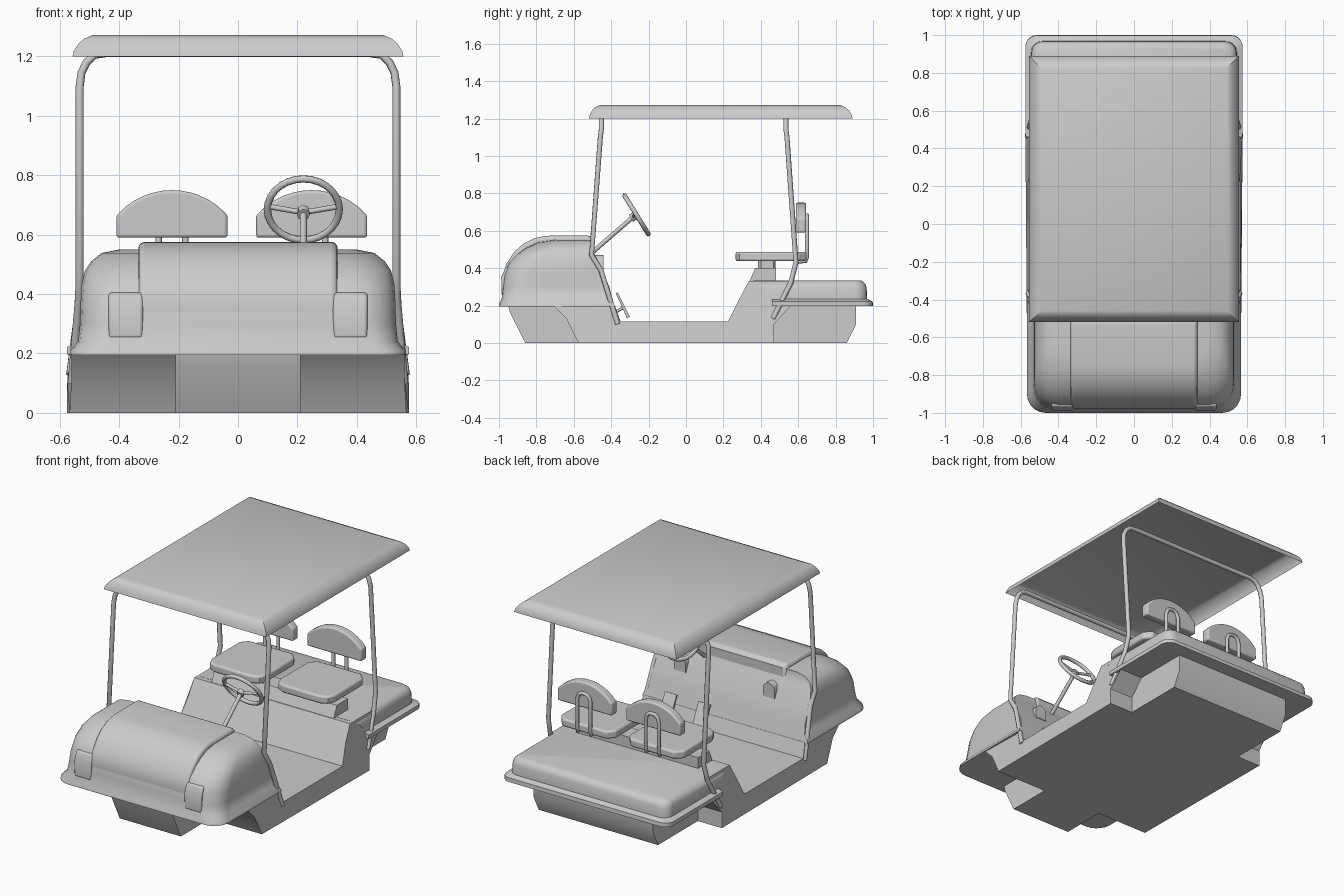
import bpy, bmesh
from math import sin, cos, pi, radians
from mathutils import Vector

if "Cube" in bpy.data.objects:
    bpy.data.objects.remove(bpy.data.objects["Cube"])


def finish(name, bm, bevel=0.0, angle=35, solid=True):
    if solid:
        bmesh.ops.recalc_face_normals(bm, faces=bm.faces)
    me = bpy.data.meshes.new(name)
    bm.to_mesh(me)
    bm.free()
    ob = bpy.data.objects.new(name, me)
    bpy.context.collection.objects.link(ob)
    if bevel:
        m = ob.modifiers.new("bevel", 'BEVEL')
        m.width, m.segments, m.limit_method = bevel, 3, 'ANGLE'
        m.angle_limit = radians(40)
    bpy.ops.object.select_all(action='DESELECT')
    bpy.context.view_layer.objects.active = ob
    ob.select_set(True)
    bpy.ops.object.shade_smooth_by_angle(angle=radians(angle))
    return ob


def loft(name, rings, cap_first=True, cap_last=True, **kw):
    """Skin closed rings that share one point count."""
    bm = bmesh.new()
    vs = [[bm.verts.new(p) for p in r] for r in rings]
    n = len(vs[0])
    for a, b in zip(vs, vs[1:]):
        for i in range(n):
            j = (i + 1) % n
            bm.faces.new((a[i], a[j], b[j], b[i]))
    if cap_first:
        bm.faces.new(vs[0][::-1])
    if cap_last:
        bm.faces.new(vs[-1])
    return finish(name, bm, **kw)


def prism_x(name, pts, x0, x1, **kw):
    return loft(name, [[(x, y, z) for y, z in pts] for x in (x0, x1)], **kw)


def slab(w, y_end, y_cut, r, z, n=5):
    """Level outline, square at y_cut and rounded at y_end."""
    s = 1 if y_end > y_cut else -1
    arc = [(w - r + r * cos(i * pi / 2 / n), y_end - s * r * (1 - sin(i * pi / 2 / n)))
           for i in range(n + 1)]
    half = [(w, y_cut)] + arc
    return [(x, y, z) for x, y in half] + [(-x, y, z) for x, y in reversed(half)]


def tube(name, pts, r):
    cu = bpy.data.curves.new(name, 'CURVE')
    cu.dimensions = '3D'
    cu.bevel_depth, cu.bevel_resolution, cu.use_fill_caps = r, 2, True
    sp = cu.splines.new('POLY')
    sp.points.add(len(pts) - 1)
    for p, c in zip(sp.points, pts):
        p.co = (*c, 1)
    ob = bpy.data.objects.new(name, cu)
    bpy.context.collection.objects.link(ob)
    bpy.ops.object.select_all(action='DESELECT')
    bpy.context.view_layer.objects.active = ob
    ob.select_set(True)
    bpy.ops.object.convert(target='MESH')
    bpy.ops.object.shade_smooth_by_angle(angle=radians(50))


# Roof: thin shell, open underneath
roof = [(.557, -.52, .89, 1.20), (.553, -.515, .887, 1.218), (.538, -.503, .873, 1.242),
        (.518, -.487, .852, 1.26), (.49, -.46, .825, 1.272)]
loft("roof", [[(-w, a, z), (w, a, z), (w, b, z), (-w, b, z)] for w, a, b, z in roof],
     cap_first=False, angle=30)

# Roof hoops, front and rear
hoops = {"front_hoop": [(.56, -.365, .10), (.535, -.455, .39), (.533, -.505, .47), (.533, -.458, 1.10)],
         "rear_hoop": [(.565, .465, .13), (.54, .56, .32), (.533, .588, .43), (.533, .54, 1.10)]}
for name, leg in hoops.items():
    y = leg[-1][1] + (.006 if "front" in name else -.006)
    half = leg + [(.527, y, 1.145), (.51, y, 1.18), (.483, y, 1.205), (.44, y, 1.212)]
    tube(name, half + [(-a, b, c) for a, b, c in reversed(half)], .014)

# Floor tub with sill flare and seat box front
tub = [(-.71, .20, .56), (-.64, .13, .56), (-.575, 0, .567), (.47, 0, .575), (.47, .10, .575),
       (.56, .20, .57), (.56, .235, .54), (.56, .33, .535), (.335, .33, .535), (.285, .235, .54),
       (.225, .115, .56), (-.35, .115, .56), (-.38, .20, .55)]
loft("floor_tub", [[(s * w, y, z) for y, z, w in tub] for s in (-1, 1)])

# Underpans between the wheel wells
prism_x("front_underpan", [(-.95, .2), (-.94, .16), (-.86, 0), (-.5, 0), (-.5, .2)], -.21, .21)
prism_x("rear_underpan", [(.44, .2), (.44, 0), (.86, 0), (.91, .1), (.91, .2)], -.41, .41)

# Front cowl, stacked outlines: half width, front y, firewall y, corner radius, z
cowl = [(.567, -1.0, -.38, .10, .195), (.565, -.998, -.385, .10, .21), (.538, -.985, -.395, .11, .24),
        (.532, -.98, -.41, .12, .30), (.53, -.972, -.44, .13, .37), (.527, -.945, -.465, .14, .43),
        (.515, -.895, -.49, .14, .48), (.495, -.85, -.505, .14, .51), (.46, -.79, -.51, .13, .538),
        (.40, -.71, -.51, .10, .55)]
loft("front_cowl", [slab(*c) for c in cowl], angle=40)

# Raised hood panel
prism_x("hood", [(-.97, .28), (-.978, .36), (-.962, .42), (-.92, .485), (-.87, .53), (-.81, .56),
                 (-.75, .573), (-.515, .575), (-.50, .555), (-.50, .28)], -.335, .335, bevel=.018)

# Headlights, dash pockets and pedals
for s in (-1, 1):
    prism_x("headlight", [(-.985, .25), (-.988, .35), (-.965, .405), (-.88, .405), (-.88, .25)],
            s * .32, s * .436, bevel=.01)
for x in (-.26, .35):
    bm = bmesh.new()
    arch = [(x - .04, .38), (x + .04, .38)] + [(x + .04 * cos(a * pi / 6), .43 + .04 * sin(a * pi / 6))
                                               for a in range(7)]
    bm.free()
    loft("dash_pocket", [[(u, y, z) for u, z in arch] for y in (-.50, -.44)])
for x in (.13, .36):
    prism_x("pedal", [(-.375, .265), (-.365, .27), (-.30, .14), (-.315, .13)], x - .04, x + .04)
    tube("pedal_arm", [(x, -.335, .19), (x, -.40, .15)], .008)

# Rear deck with bumper lip
deck = [(.575, 1.0, .46, .06, .197), (.575, .998, .46, .06, .222), (.545, .968, .46, .06, .235),
        (.542, .966, .42, .06, .295), (.535, .958, .38, .06, .317), (.515, .938, .36, .05, .333)]
loft("rear_deck", [slab(*d) for d in deck], angle=40)

# Seat pedestal
prism_x("seat_pedestal", [(.335, .32), (.37, .40), (.48, .40), (.48, .32)], -.42, .42)

# Two seats: cushion, backrest, bracket
for cx in (-.222, .248):
    half = [(.13, .265), (.17, .285), (.19, .33), (.19, .60), (.15, .645)]
    outline = half + [(-x, y) for x, y in reversed(half)]
    loft("seat_cushion", [[(cx + x, y, z) for x, y in outline] for z in (.437, .487)], bevel=.012)
    loft("seat_support", [[(cx + x * .5, .43 + (y - .45) * .25, z) for x, y in outline] for z in (.39, .44)])
    # arc across the top of the backrest
    w, rise = .187, .085
    R = (w * w + rise * rise) / (2 * rise)
    top = [(w * (1 - i / 6)) for i in range(13)]
    back = [(-w, .59), (w, .59)] + [(x, .75 - R + (R * R - x * x) ** .5) for x in top]
    loft("backrest", [[(cx + x, y, z) for x, z in back] for y in (.588, .642)], bevel=.01)
    leg = [(.045, .60, .435), (.045, .64, .437), (.045, .647, .46), (.045, .647, .64),
           (.035, .647, .67), (.015, .647, .683)]
    tube("backrest_bracket", [(cx + a, b, c) for a, b, c in leg]
         + [(cx - a, b, c) for a, b, c in reversed(leg)], .011)

# Steering wheel: rim, spokes, hub, column
c = Vector((.22, -.265, .685))
u, v = Vector((1, 0, 0)), Vector((0, -.526, .85))
n = u.cross(v).normalized()
if n.y < 0:
    n = -n
bpy.ops.mesh.primitive_torus_add(major_radius=.121, minor_radius=.0125, major_segments=28,
                                 minor_segments=8, location=c, rotation=(radians(58.2), 0, 0))
rim = bpy.context.object
rim.name = "steering_rim"
rim.rotation_euler.x = radians(-58.2)
bpy.ops.object.shade_smooth_by_angle(angle=radians(60))
hub = c - n * .02
for s in (-1, 1):
    tube("steering_spoke", [hub, c + u * s * .119 + v * .012], .009)
tube("steering_hub", [hub - n * .015, hub + n * .012], .022)
tube("steering_column", [hub, Vector((.22, -.50, .485))], .012)
